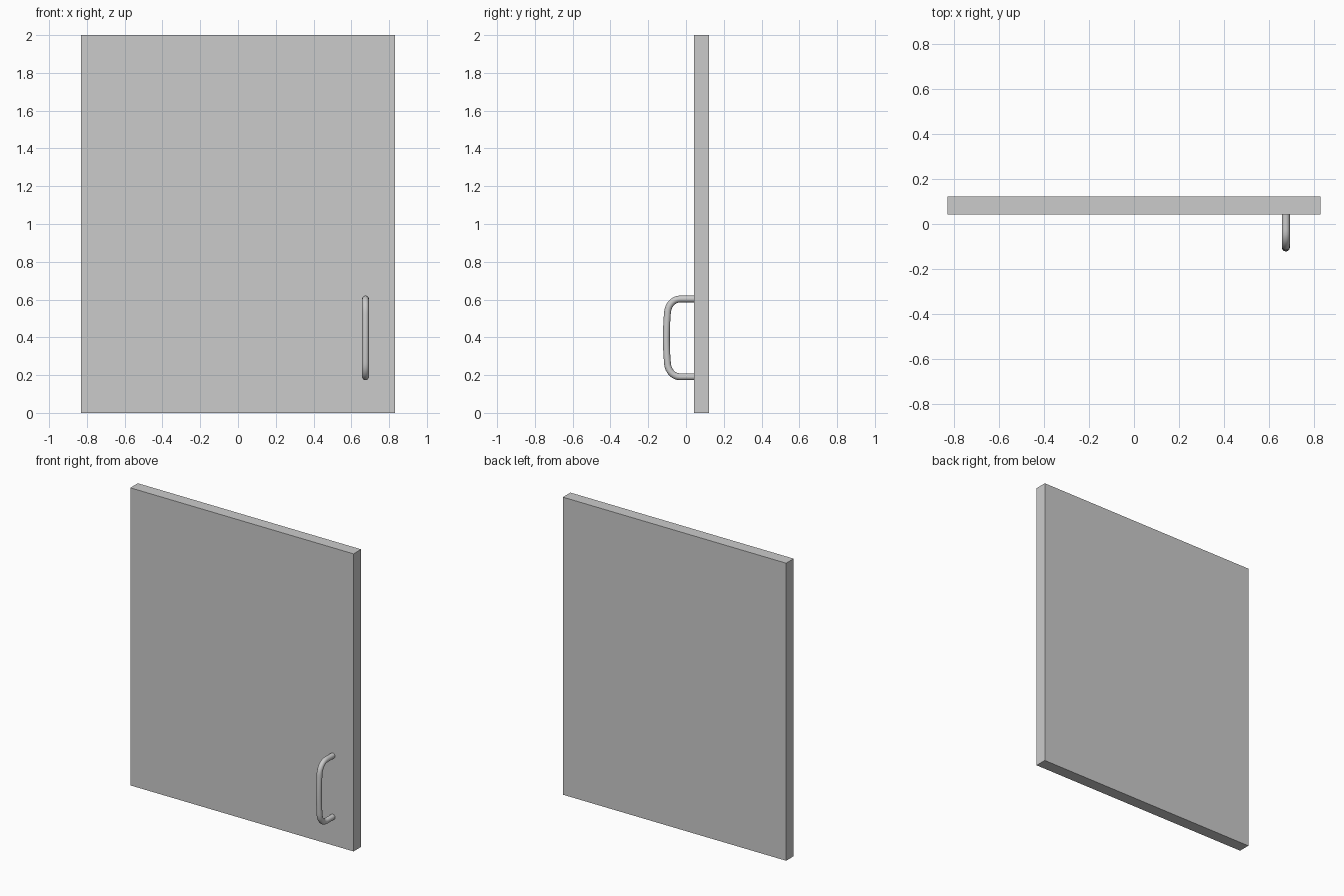
import bpy
from mathutils import Vector

if "Cube" in bpy.data.objects:
    bpy.data.objects.remove(bpy.data.objects["Cube"])

# Door panel
bpy.ops.mesh.primitive_cube_add(size=1, location=(0, 0.082, 1))
panel = bpy.context.object
panel.name = "door_panel"
panel.scale = (1.66, 0.08, 2)
bpy.ops.object.transform_apply(location=False, rotation=False, scale=True)

# Pull handle: round bar swept along a slightly bowed U path
X, MID, HALF, R = 0.675, 0.397, 0.206, 0.018
# (y, height from middle, tangent y, tangent z, handle length in, handle length out)
lower = [
    (0.045, -HALF, -1, 0, 0.02, 0.02),
    (-0.030, -HALF, -1, 0, 0.02, 0.038),
    (-0.098, -HALF + 0.070, -0.08, 1, 0.038, 0.04),
]
middle = [(-0.104, 0, 0, 1, 0.05, 0.05)]
upper = [(y, -z, -ty, tz, b, a) for y, z, ty, tz, a, b in reversed(lower)]
path = lower + middle + upper

curve = bpy.data.curves.new("pull_handle", 'CURVE')
curve.dimensions = '3D'
curve.bevel_depth = R
curve.bevel_resolution = 6
curve.resolution_u = 8
curve.use_fill_caps = True
spline = curve.splines.new('BEZIER')
spline.bezier_points.add(len(path) - 1)
for p, (y, z, ty, tz, a, b) in zip(spline.bezier_points, path):
    co, t = Vector((X, y, MID + z)), Vector((0, ty, tz)).normalized()
    p.handle_left_type = p.handle_right_type = 'FREE'
    p.co, p.handle_left, p.handle_right = co, co - t * a, co + t * b
handle = bpy.data.objects.new("pull_handle", curve)
bpy.context.collection.objects.link(handle)

# Smooth mesh for the handle
bpy.ops.object.select_all(action='DESELECT')
handle.select_set(True)
bpy.context.view_layer.objects.active = handle
bpy.ops.object.convert(target='MESH')
bpy.ops.object.shade_smooth_by_angle()
